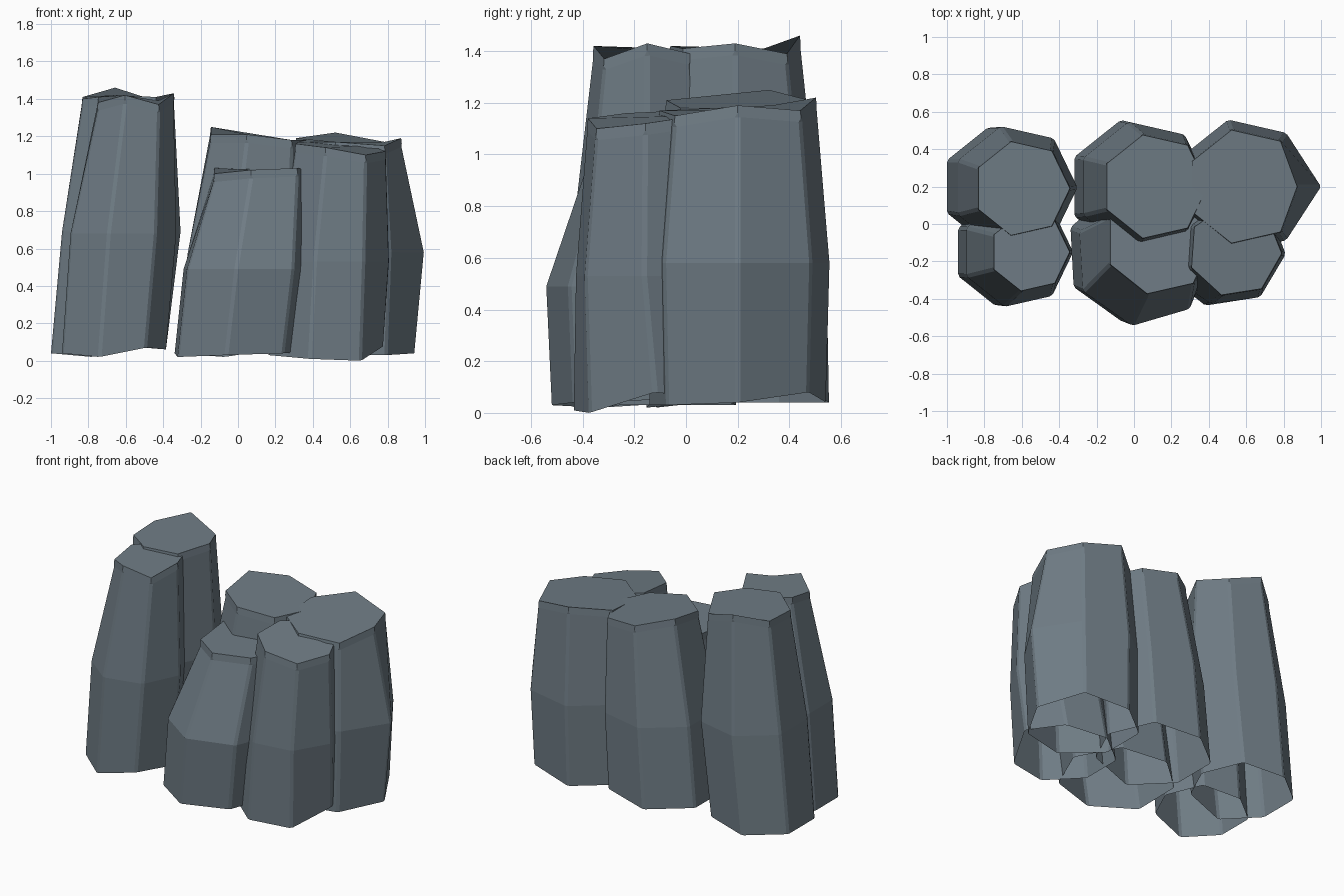
import bpy, bmesh, math

if "Cube" in bpy.data.objects:
    bpy.data.objects.remove(bpy.data.objects["Cube"])

SIDES = 7
stone = bpy.data.materials.new("slate_grey_stone")
stone.diffuse_color = (0.16, 0.203, 0.236, 1)
stone.use_nodes = True
stone.node_tree.nodes["Principled BSDF"].inputs["Base Color"].default_value = stone.diffuse_color

# height offsets that make the feet uneven
FOOT = [0.04, 0.05, 0.02, 0.02, 0.02, 0.0, 0.05]


def ring(bm, spec, heights, turn, tip):
    """One seven-sided ring; the first corner points to +x and may be stretched."""
    cx, cy, r = spec[:3]
    verts = []
    for k, z in enumerate(heights):
        a = 2 * math.pi * k / SIDES + math.radians(turn)
        d = r * tip if k == 0 else r
        verts.append(bm.verts.new((cx + d * math.cos(a), cy + d * math.sin(a), z)))
    return verts


def column(name, foot, waist, top, top_z, turn=(0, 0, 0), tip=(1, 1, 1), feet=FOOT):
    """foot and waist = x, y, radius, z; top = x, y, radius."""
    bm = bmesh.new()
    lip = (top[0], top[1], top[2] * 1.02)  # narrow lip just under the cap
    rings = [ring(bm, foot, [foot[3] + o for o in feet], turn[0], tip[0]),
             ring(bm, waist, [waist[3]] * SIDES, turn[1], tip[1]),
             ring(bm, lip, [z - 0.045 for z in top_z], turn[2], tip[2]),
             ring(bm, top, top_z, turn[2], tip[2])]
    for low, high in zip(rings, rings[1:]):
        for k in range(SIDES):
            n = (k + 1) % SIDES
            bm.faces.new((low[k], low[n], high[n], high[k]))
    # slanted cap; the foot stays open
    bm.faces.new(rings[-1])
    # worn upright edges
    upright = [bm.edges.get((low[k], high[k]))
               for low, high in zip(rings[:2], rings[1:3]) for k in range(SIDES)]
    bmesh.ops.bevel(bm, geom=upright, offset=0.012, segments=1,
                    affect='EDGES', clamp_overlap=True)
    mesh = bpy.data.meshes.new(name)
    bm.to_mesh(mesh)
    bm.free()
    mesh.materials.append(stone)
    obj = bpy.data.objects.new(name, mesh)
    bpy.context.collection.objects.link(obj)


# tall pair on the left
column("back_left_column", (-0.706, 0.20, 0.326, 0.02), (-0.638, 0.195, 0.336, 0.69),
       (-0.60, 0.19, 0.257), [1.43, 1.39, 1.46, 1.41, 1.40, 1.42, 1.41])
column("front_left_column", (-0.675, -0.15, 0.295, 0.02), (-0.625, -0.15, 0.30, 0.68),
       (-0.557, -0.15, 0.213), [1.43, 1.39, 1.41, 1.41, 1.38, 1.42, 1.37])

# middle pair
column("back_middle_column", (0.01, 0.20, 0.365, 0.02), (0.05, 0.20, 0.355, 0.57),
       (0.11, 0.20, 0.283), [1.18, 1.18, 1.21, 1.25, 1.21, 1.21, 1.18])
column("front_middle_column", (0.0, -0.16, 0.368, 0.02), (0.05, -0.18, 0.369, 0.49),
       (0.135, -0.09, 0.29), [1.02, 1.02, 1.02, 1.03, 1.00, 1.02, 1.03],
       turn=(3, 3.5, 0), feet=[0.03, 0.03, 0.02, 0.02, 0.0, 0.01, 0.02])

# right pair
column("back_right_column", (0.575, 0.20, 0.352, 0.02), (0.585, 0.20, 0.367, 0.58),
       (0.59, 0.20, 0.31), [1.19, 1.17, 1.22, 1.19, 1.17, 1.17, 1.15],
       tip=(1.06, 1.13, 0.91), feet=[0.02, 0.06, 0.02, 0.02, 0.02, 0.01, 0.01])
column("front_right_column", (0.455, -0.12, 0.325, 0.0), (0.505, -0.135, 0.307, 0.53),
       (0.54, -0.14, 0.25), [1.12, 1.15, 1.17, 1.17, 1.16, 1.14, 1.10],
       turn=(0, -5, -4), feet=[0.08, 0.05, 0.03, 0.03, 0.03, 0.01, 0.0])
